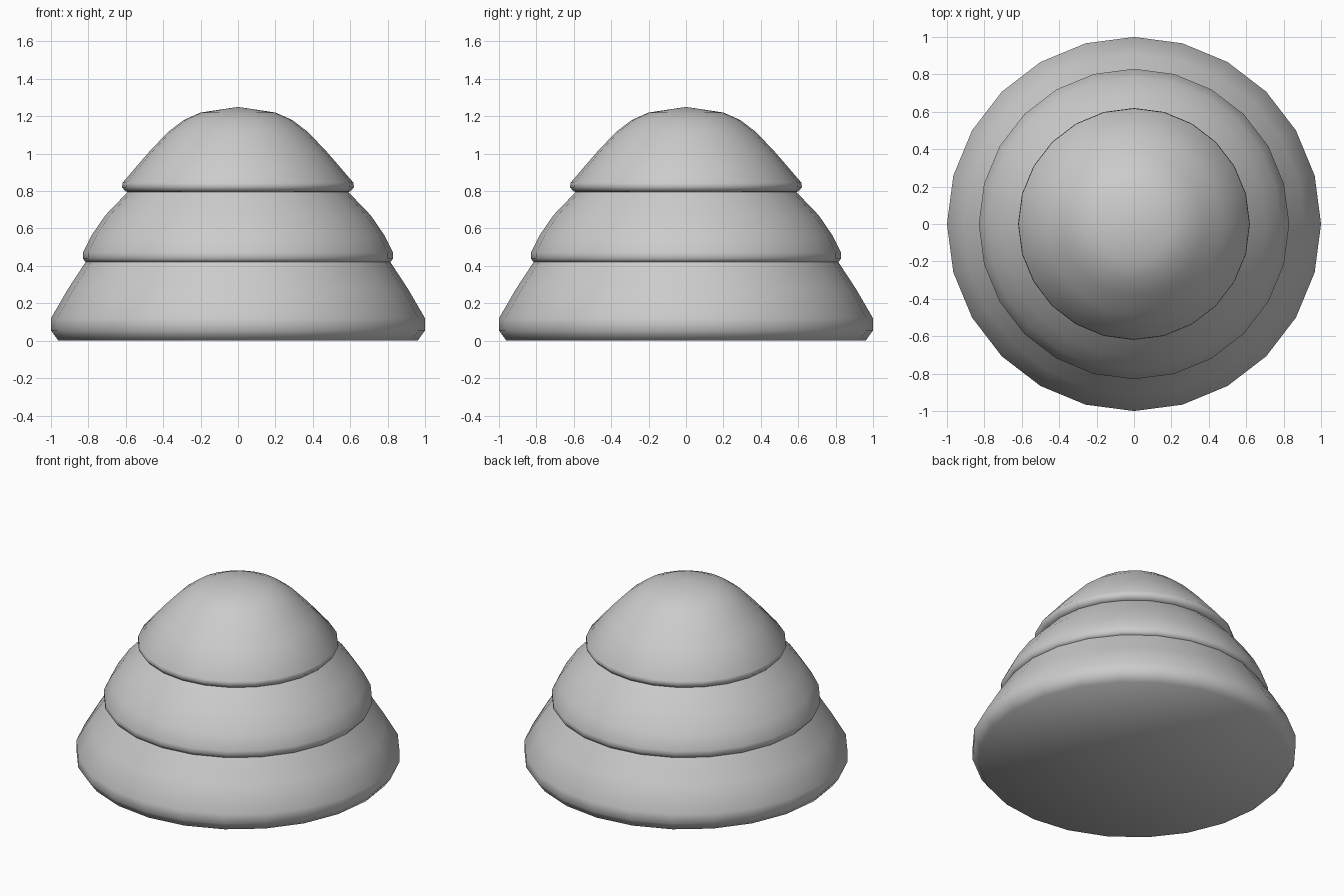
import bpy, bmesh, math

if "Cube" in bpy.data.objects:
    bpy.data.objects.remove(bpy.data.objects["Cube"])

SIDES = 24


def lathe(name, profile):
    """Revolve (radius, height) points around z; zero radius makes a pole."""
    bm = bmesh.new()
    rings = []
    for r, z in profile:
        n = 1 if r == 0 else SIDES
        rings.append([bm.verts.new((r * math.cos(2 * math.pi * i / SIDES),
                                    r * math.sin(2 * math.pi * i / SIDES), z))
                      for i in range(n)])
    for low, high in zip(rings, rings[1:]):
        for i in range(SIDES):
            j = (i + 1) % SIDES
            if len(low) == 1:
                bm.faces.new((low[0], high[j], high[i]))
            elif len(high) == 1:
                bm.faces.new((low[i], low[j], high[0]))
            else:
                bm.faces.new((low[i], low[j], high[j], high[i]))
    mesh = bpy.data.meshes.new(name)
    bm.to_mesh(mesh)
    bm.free()
    obj = bpy.data.objects.new(name, mesh)
    bpy.context.collection.objects.link(obj)
    bpy.ops.object.select_all(action='DESELECT')
    obj.select_set(True)
    bpy.context.view_layer.objects.active = obj
    bpy.ops.object.shade_smooth_by_angle(angle=math.radians(65))
    return obj


# Bottom tier with flat base
lathe("lower_tier", [(0, 0), (0.96, 0), (1.0, 0.055), (1.0, 0.12),
                     (0.91, 0.275), (0.815, 0.42)])

# Middle tier with rounded overhanging lip
lathe("middle_tier", [(0.80, 0.42), (0.815, 0.42), (0.83, 0.44), (0.83, 0.47),
                      (0.785, 0.56), (0.71, 0.67), (0.585, 0.80)])

# Domed cap
lathe("top_cap", [(0.575, 0.795), (0.60, 0.797), (0.62, 0.82), (0.617, 0.845),
                  (0.475, 1.01), (0.375, 1.115), (0.29, 1.18), (0.20, 1.22),
                  (0, 1.25)])
